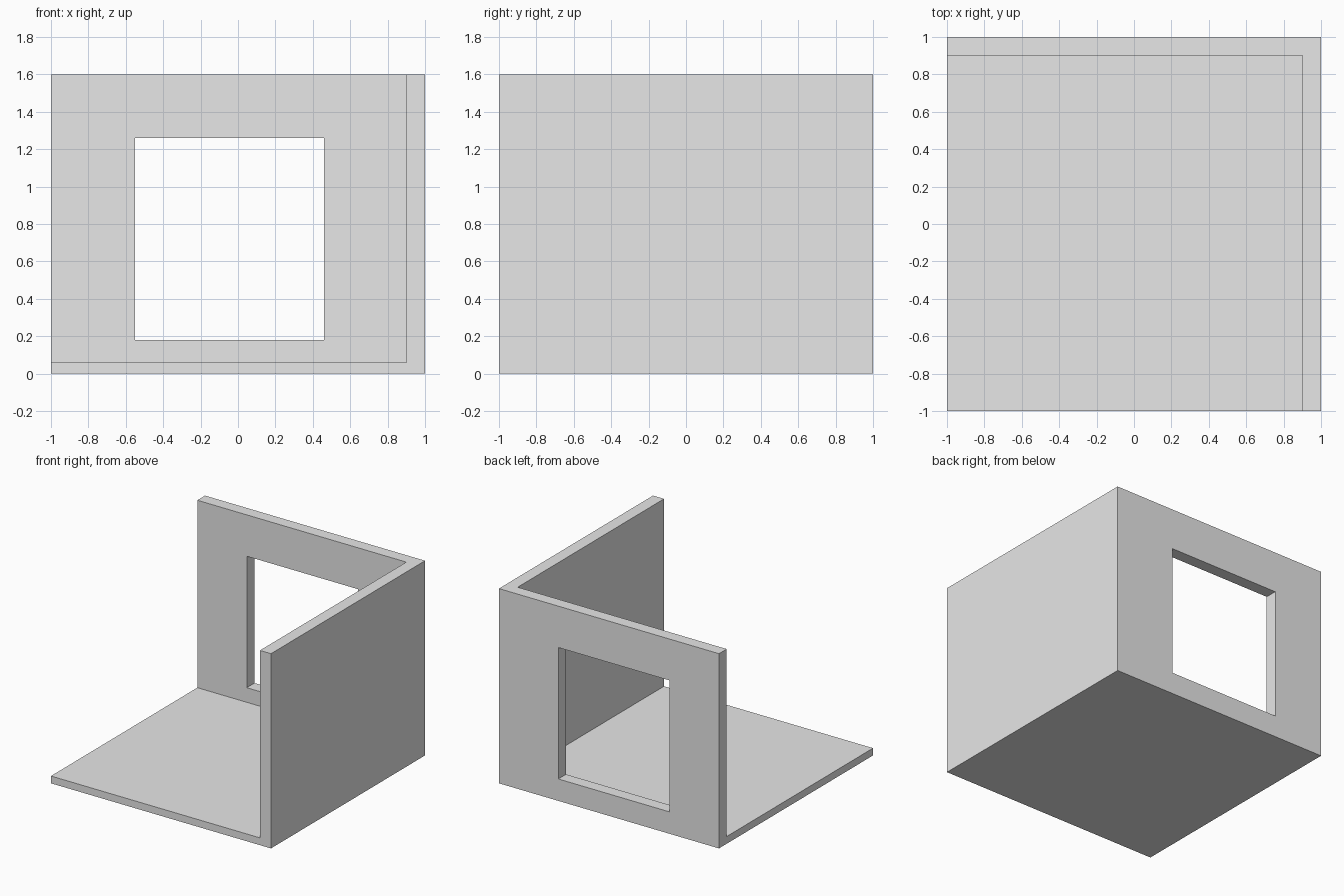
import bpy
from mathutils import Vector

cube = bpy.data.objects.get("Cube")
if cube:
    bpy.data.objects.remove(cube, do_unlink=True)

grey = bpy.data.materials.new("plain grey")
grey.use_nodes = True
grey.diffuse_color = (0.8, 0.8, 0.8, 1)
grey.node_tree.nodes["Principled BSDF"].inputs["Base Color"].default_value = (0.8, 0.8, 0.8, 1)


def box(name, low, high):
    """Box between two opposite corners."""
    low, high = Vector(low), Vector(high)
    bpy.ops.mesh.primitive_cube_add(size=1, location=(low + high) / 2)
    ob = bpy.context.object
    ob.name = name
    ob.scale = high - low
    bpy.ops.object.transform_apply(location=False, rotation=False, scale=True)
    ob.data.materials.append(grey)
    return ob


def cut(target, cutter):
    """Subtract the cutter from the target, then discard it."""
    mod = target.modifiers.new(cutter.name, "BOOLEAN")
    mod.operation = "DIFFERENCE"
    mod.solver = "EXACT"
    mod.object = cutter
    cutter.hide_render = True
    bpy.context.view_layer.objects.active = target
    bpy.ops.object.modifier_apply(modifier=mod.name)
    bpy.data.objects.remove(cutter, do_unlink=True)


WALL = 0.9      # inner face of both walls
FLOOR = 0.06    # floor thickness

# Solid block, hollowed to leave a floor, a back wall and a left wall
room = box("room_shell", (-1, -1, 0), (1, 1, 1.6))
cut(room, box("room_space", (-1.5, -1.5, FLOOR), (WALL, WALL, 2)))

# Window opening through the back wall
cut(room, box("window_opening", (-0.55, 0.7, 0.18), (0.46, 1.2, 1.26)))
